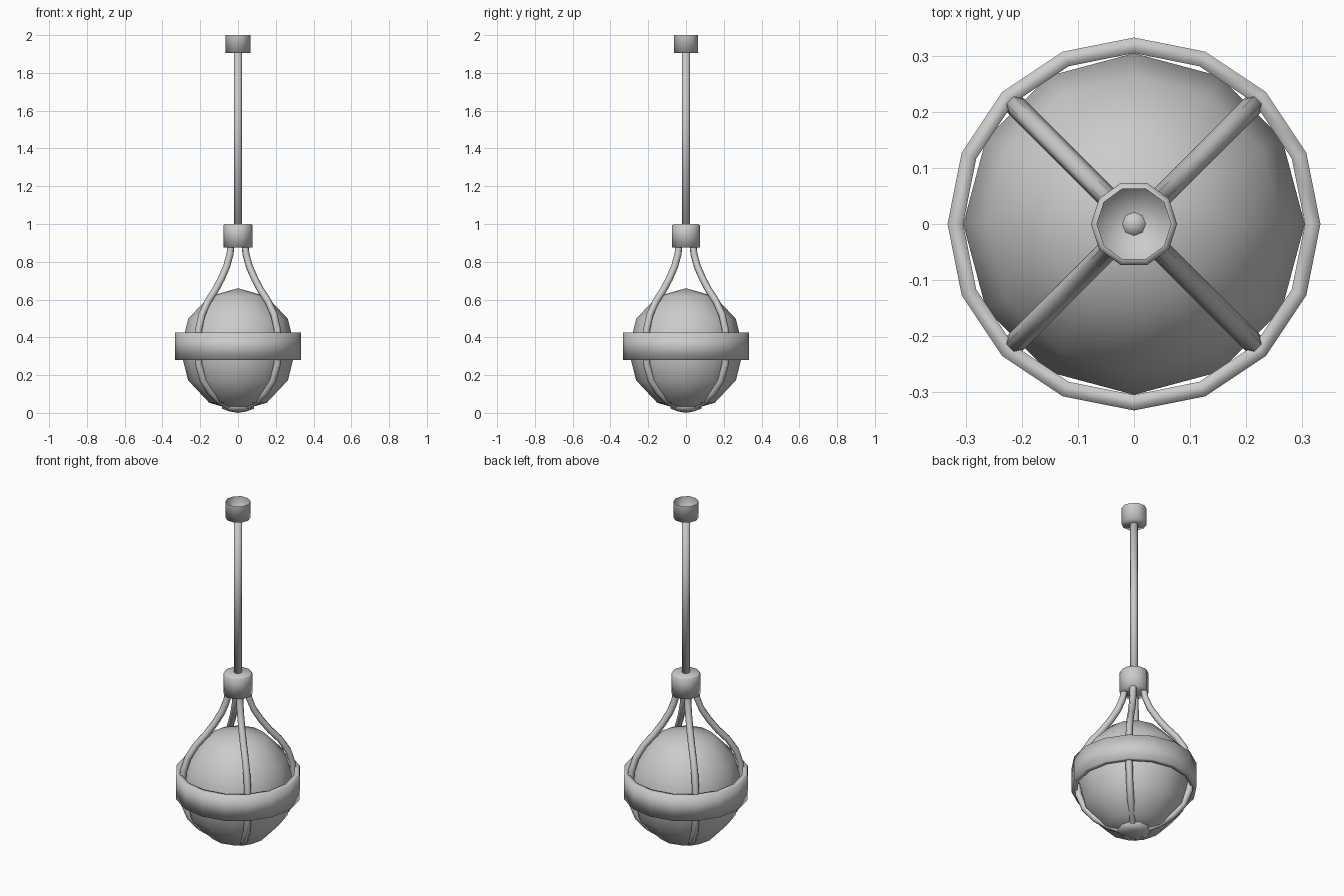
import bpy, bmesh, math

if "Cube" in bpy.data.objects:
    bpy.data.objects.remove(bpy.data.objects["Cube"])


def lathe(name, profile, sides, closed=False):
    """Spin (radius, z) points around z; radius 0 makes a single pole vertex."""
    bm = bmesh.new()
    rings = []
    for r, z in profile:
        if r == 0:
            rings.append([bm.verts.new((0, 0, z))] * sides)
        else:
            rings.append([bm.verts.new((r * math.cos(2 * math.pi * i / sides),
                                        r * math.sin(2 * math.pi * i / sides), z))
                          for i in range(sides)])
    pairs = list(zip(rings, rings[1:]))
    if closed:
        pairs.append((rings[-1], rings[0]))
    for a, b in pairs:
        for i in range(sides):
            j = (i + 1) % sides
            bm.faces.new(list(dict.fromkeys((a[i], a[j], b[j], b[i]))))
    bmesh.ops.recalc_face_normals(bm, faces=bm.faces)
    for f in bm.faces:
        f.smooth = True
    me = bpy.data.meshes.new(name)
    bm.to_mesh(me)
    bm.free()
    ob = bpy.data.objects.new(name, me)
    bpy.context.collection.objects.link(ob)
    return ob


def tube(name, path, radius, angle):
    """Bent rod through (radius, z) points in the vertical plane at an angle."""
    cu = bpy.data.curves.new(name, 'CURVE')
    cu.dimensions = '3D'
    cu.bevel_depth = radius
    cu.bevel_resolution = 1
    cu.use_fill_caps = True
    sp = cu.splines.new('POLY')
    sp.points.add(len(path) - 1)
    for p, (r, z) in zip(sp.points, path):
        p.co = (r * math.cos(angle), r * math.sin(angle), z, 1)
    sp.use_smooth = True
    ob = bpy.data.objects.new(name, cu)
    bpy.context.collection.objects.link(ob)
    bpy.ops.object.select_all(action='DESELECT')
    ob.select_set(True)
    bpy.context.view_layer.objects.active = ob
    bpy.ops.object.convert(target='MESH')


# glass globe: 12 segments, 6 rings, slightly taller than wide
globe = [(0, 0.66)]
globe += [(0.305 * math.sin(math.radians(a)), 0.335 + 0.325 * math.cos(math.radians(a)))
          for a in range(30, 180, 30)]
globe += [(0, 0.01)]
lathe("globe", globe, 12)

# wide band around the globe
lathe("band", [(0.333, 0.28), (0.333, 0.425), (0.305, 0.425), (0.305, 0.28)], 16, closed=True)

# hanging rod, open ceiling cup and arm socket
lathe("rod", [(0, 0.98), (0.021, 0.98), (0.021, 1.905), (0, 1.905)], 8)
lathe("ceiling_cup", [(0, 1.905), (0.067, 1.905), (0.067, 2.0)], 10)
lathe("arm_socket", [(0, 0.875), (0.077, 0.875), (0.077, 0.993), (0.069, 1.0), (0, 1.0)], 10)

# bottom finial
lathe("finial", [(0, 0.055), (0.085, 0.055), (0.085, 0.022), (0.045, 0.008), (0, 0.0)], 10)

# four arms cradling the globe
arm = [(0.052, 0.89), (0.06, 0.84), (0.085, 0.775), (0.125, 0.71), (0.17, 0.65),
       (0.225, 0.59), (0.27, 0.52), (0.295, 0.44), (0.302, 0.35), (0.295, 0.26),
       (0.262, 0.175), (0.205, 0.11), (0.14, 0.065), (0.07, 0.036)]
for k in range(4):
    tube(f"arm_{k + 1}", arm, 0.019, math.radians(45 + 90 * k))
